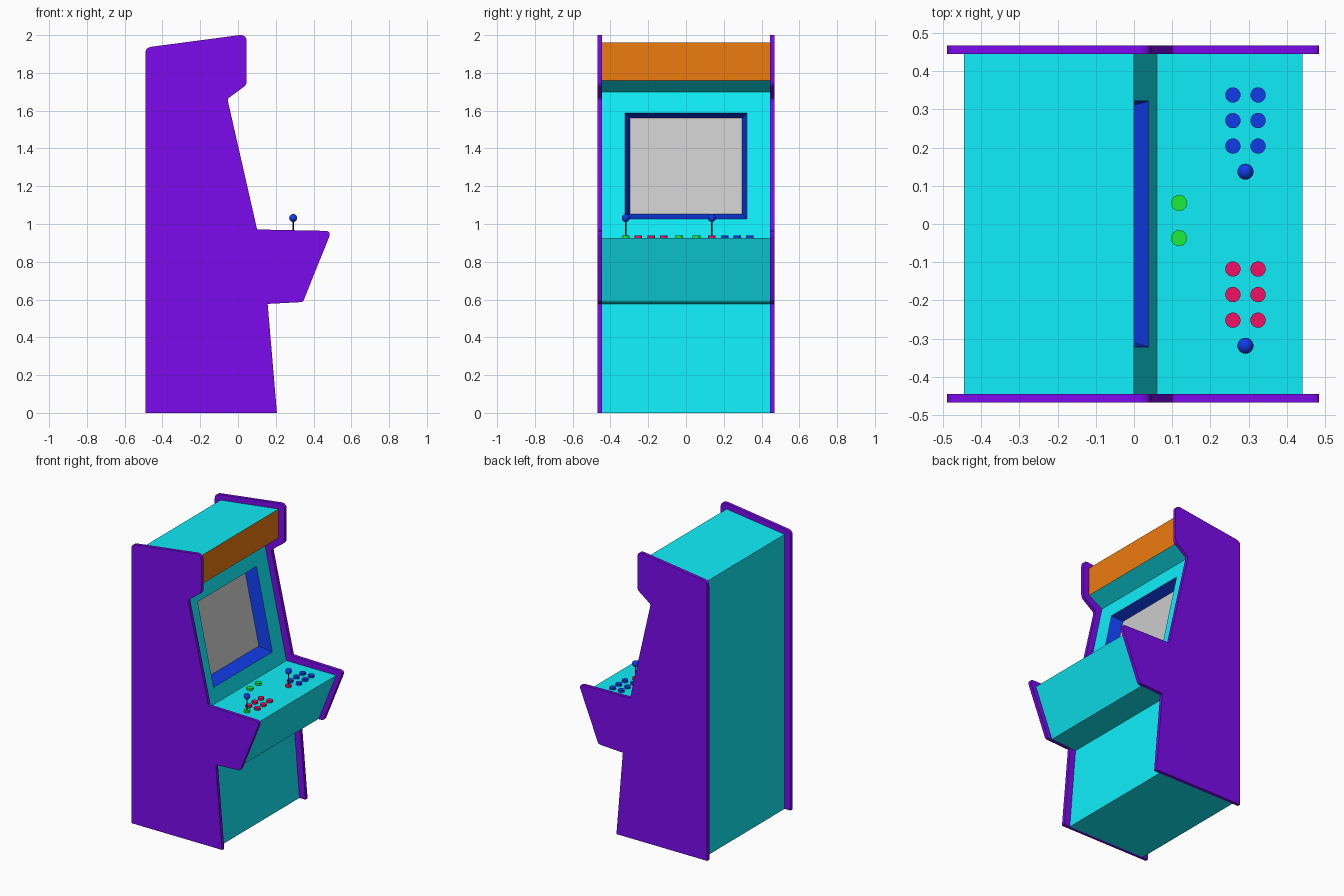
import bpy, bmesh
from mathutils import Vector

if "Cube" in bpy.data.objects:
    bpy.data.objects.remove(bpy.data.objects["Cube"])


def material(name, rgb):
    m = bpy.data.materials.new(name)
    m.diffuse_color = (*rgb, 1)
    m.use_nodes = True
    m.node_tree.nodes["Principled BSDF"].inputs["Base Color"].default_value = m.diffuse_color
    return m


PURPLE = material("purple", (0.2, 0.003, 0.85))
TEAL = material("teal", (0.005, 0.85, 0.95))
ORANGE = material("orange", (0.85, 0.2, 0.005))
BLUE = material("blue", (0.005, 0.045, 0.8))
RED = material("red", (0.9, 0.005, 0.13))
GREEN = material("green", (0.01, 0.85, 0.04))
BLACK = material("black", (0.01, 0.01, 0.015))


def finish(bm, name, mat=None, smooth=False):
    mesh = bpy.data.meshes.new(name)
    bm.to_mesh(mesh)
    bm.free()
    ob = bpy.data.objects.new(name, mesh)
    bpy.context.collection.objects.link(ob)
    if mat:
        mesh.materials.append(mat)
    if smooth:
        bpy.ops.object.select_all(action='DESELECT')
        ob.select_set(True)
        bpy.context.view_layer.objects.active = ob
        bpy.ops.object.shade_smooth_by_angle()
    return ob


def sheet(name, quads, mat=None):
    bm = bmesh.new()
    for quad in quads:
        bm.faces.new([bm.verts.new(p) for p in quad])
    bmesh.ops.remove_doubles(bm, verts=bm.verts, dist=1e-5)
    return finish(bm, name, mat)


def prism(points, y0, y1):
    """Extrude an x-z outline along y; returns the bmesh and its side faces in outline order."""
    bm = bmesh.new()
    a = [bm.verts.new((x, y0, z)) for x, z in points]
    b = [bm.verts.new((x, y1, z)) for x, z in points]
    n = len(points)
    sides = [bm.faces.new((a[i], a[(i + 1) % n], b[(i + 1) % n], b[i])) for i in range(n)]
    bm.faces.new(a)
    bm.faces.new(b)
    bmesh.ops.recalc_face_normals(bm, faces=bm.faces)
    return bm, sides


def rounded(corners, steps=5):
    """Outline with each (x, z, cut) corner rounded off over the distance cut."""
    out = []
    for i, (x, z, cut) in enumerate(corners):
        p = Vector((x, z))
        if not cut:
            out.append(p)
            continue
        before = Vector(corners[i - 1][:2])
        after = Vector(corners[(i + 1) % len(corners)][:2])
        s = p + (before - p).normalized() * cut
        e = p + (after - p).normalized() * cut
        for k in range(steps + 1):
            t = k / steps
            out.append(s * (1 - t) ** 2 + p * 2 * t * (1 - t) + e * t * t)
    return out


# Side panels
PANEL = rounded([(-0.49, 0, 0), (0.206, 0, 0), (0.157, 0.577, 0), (0.344, 0.587, 0.012),
                 (0.495, 0.963, 0.035), (0.101, 0.971, 0.006), (-0.056, 1.662, 0.012),
                 (0.046, 1.738, 0.02), (0.046, 2.005, 0.042), (-0.49, 1.934, 0.03)])
for side, y0, y1 in (("left", -0.468, -0.445), ("right", 0.445, 0.468)):
    bm, _ = prism(PANEL, y0, y1)
    finish(bm, side + "_side_panel", PURPLE, smooth=True)

# Cabinet body, open at the screen and the marquee
W = 0.445
BODY = [(-W, 0), (0.16, 0), (0.112, 0.577), (0.308, 0.588), (0.442, 0.925),
        (0.06, 0.925), (-0.108, 1.7), (0, 1.76), (0, 1.96), (-W, 1.903)]


def face_x(z):
    return 0.06 - (z - 0.925) * 0.168 / 0.775


def screen_rect(y, z0, z1, depth):
    return [Vector((face_x(pz) - depth, py, pz))
            for py, pz in ((-y, z0), (y, z0), (y, z1), (-y, z1))]


outer = screen_rect(0.322, 1.026, 1.587, 0)
inner = screen_rect(0.297, 1.054, 1.561, 0.08)

bm, sides = prism(BODY, -W, W)
opening = sides[5]
bmesh.ops.inset_individual(bm, faces=[opening], thickness=0.1)
mid = opening.calc_center_median()
for v in opening.verts:
    v.co = next(p for p in outer
                if (p.y > 0) == (v.co.y > 0) and (p.z > mid.z) == (v.co.z > mid.z))
bmesh.ops.delete(bm, geom=[opening, sides[7]], context='FACES_ONLY')
finish(bm, "cabinet_body", TEAL)

# Marquee, screen surround and screen
sheet("marquee", [[(0, -W, 1.76), (0, W, 1.76), (0, W, 1.96), (0, -W, 1.96)]], ORANGE)
sheet("screen_surround",
      [[outer[i], outer[(i + 1) % 4], inner[(i + 1) % 4], inner[i]] for i in range(4)], BLUE)
sheet("screen", [inner])

# Controls
DECK = 0.925


def cylinder(name, x, y, radius, height, mat, segments=24):
    bm = bmesh.new()
    bmesh.ops.create_cone(bm, cap_ends=True, segments=segments, radius1=radius,
                          radius2=radius, depth=height)
    bmesh.ops.translate(bm, verts=bm.verts, vec=(x, y, DECK + height / 2))
    return finish(bm, name, mat, smooth=True)


def joystick(name, x, y, base_mat):
    cylinder(name + "_base", x, y, 0.02, 0.014, base_mat)
    cylinder(name + "_stick", x, y, 0.004, 0.1, BLACK, 12)
    bm = bmesh.new()
    bmesh.ops.create_uvsphere(bm, u_segments=24, v_segments=12, radius=0.021)
    bmesh.ops.translate(bm, verts=bm.verts, vec=(x, y, 1.032))
    finish(bm, name + "_ball", BLUE, smooth=True)


for player, y_stick, mat, base in (("left", -0.319, RED, GREEN), ("right", 0.137, BLUE, RED)):
    joystick(player + "_joystick", 0.292, y_stick, base)
    for row in range(3):
        for x in (0.259, 0.325):
            cylinder(player + "_button", x, y_stick + 0.067 * (row + 1), 0.02, 0.014, mat)

for y in (-0.037, 0.055):
    cylinder("start_button", 0.118, y, 0.021, 0.014, GREEN)
